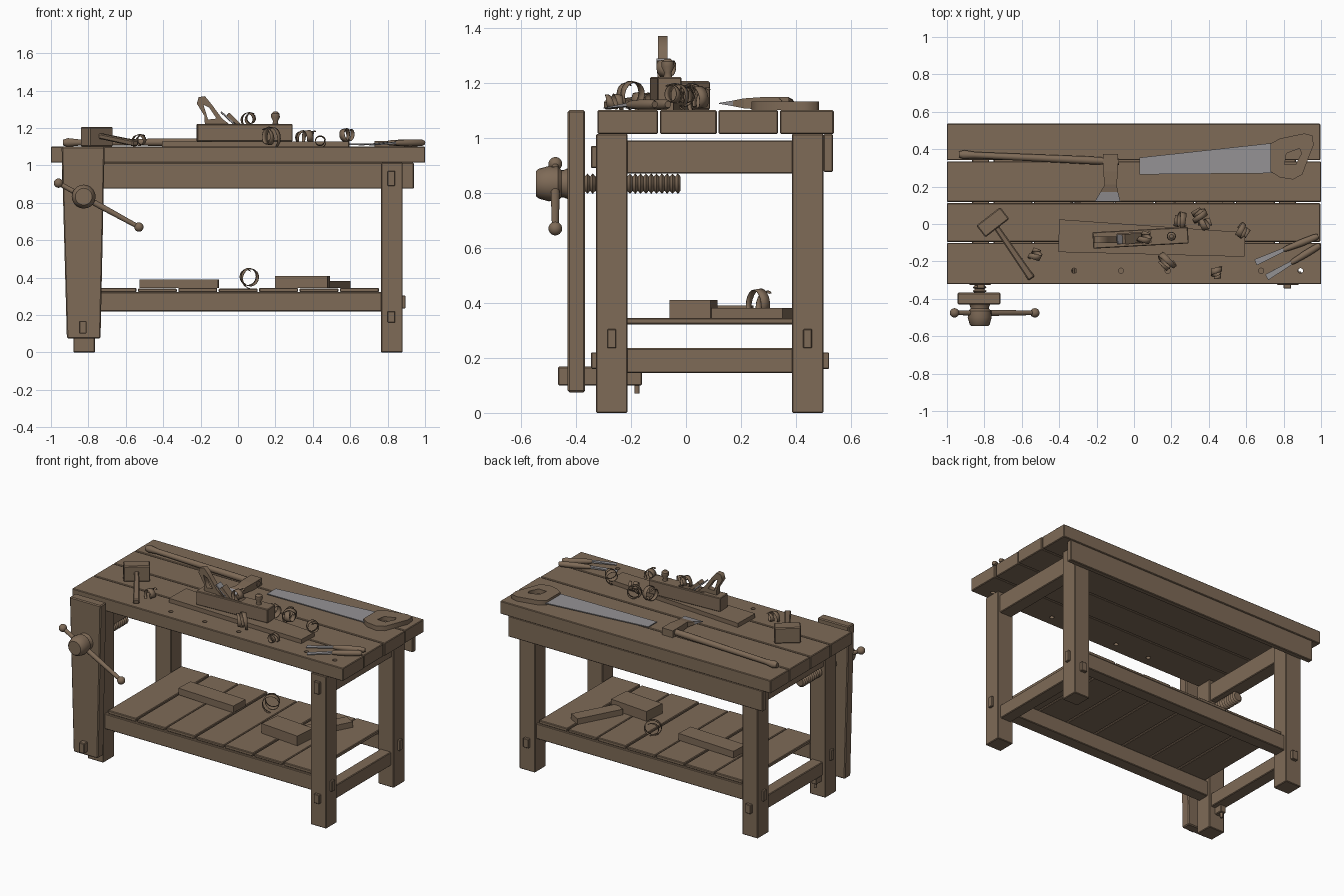
import bpy, bmesh, math
from mathutils import Vector

cube = bpy.data.objects.get("Cube")
if cube:
    bpy.data.objects.remove(cube)


def material(name, rgb):
    m = bpy.data.materials.new(name)
    m.use_nodes = True
    m.diffuse_color = (*rgb, 1)
    m.node_tree.nodes["Principled BSDF"].inputs["Base Color"].default_value = (*rgb, 1)
    return m


WOOD = material("brown_wood", (0.21, 0.145, 0.095))
STEEL = material("grey_steel", (0.30, 0.29, 0.30))


def activate(ob):
    bpy.ops.object.select_all(action='DESELECT')
    ob.select_set(True)
    bpy.context.view_layer.objects.active = ob


def loft(name, rings, mat=WOOD, bevel=0, smooth=False):
    """Skin a list of equal-length point rings and cap both ends."""
    bm = bmesh.new()
    rows = [[bm.verts.new(p) for p in ring] for ring in rings]
    n = len(rows[0])
    for a, b in zip(rows, rows[1:]):
        for i in range(n):
            j = (i + 1) % n
            bm.faces.new((a[i], a[j], b[j], b[i]))
    bm.faces.new(rows[0])
    bm.faces.new(rows[-1])
    bmesh.ops.recalc_face_normals(bm, faces=bm.faces)
    me = bpy.data.meshes.new(name)
    bm.to_mesh(me)
    bm.free()
    me.materials.append(mat)
    ob = bpy.data.objects.new(name, me)
    bpy.context.collection.objects.link(ob)
    if bevel:
        mod = ob.modifiers.new("bevel", 'BEVEL')
        mod.width = bevel
    if smooth:
        activate(ob)
        bpy.ops.object.shade_smooth_by_angle(angle=math.radians(40))
    return ob


def box(name, x, y, z, mat=WOOD, bevel=0.004):
    rings = [[(x[0], y[0], h), (x[1], y[0], h), (x[1], y[1], h), (x[0], y[1], h)] for h in z]
    return loft(name, rings, mat, bevel)


def frame(p0, p1):
    p0, p1 = Vector(p0), Vector(p1)
    d = (p1 - p0).normalized()
    ref = Vector((1, 0, 0)) if abs(d.z) > 0.99 else Vector((0, 0, 1))
    side = ref.cross(d).normalized()
    return p0, p1, side, d.cross(side)


def beam(name, p0, p1, size, end=None, mat=WOOD, bevel=0.0):
    """Rectangular bar between two points, optionally tapered."""
    p0, p1, s, u = frame(p0, p1)
    rings = []
    for p, (w, h) in ((p0, size), (p1, end or size)):
        rings.append([p + s * (a * w / 2) + u * (b * h / 2)
                      for a, b in ((-1, -1), (1, -1), (1, 1), (-1, 1))])
    return loft(name, rings, mat, bevel)


def turned(name, p0, p1, profile, mat=WOOD, sides=20, smooth=True):
    """Turned part: profile holds (fraction along axis, radius)."""
    p0, p1, s, u = frame(p0, p1)
    rings = []
    for t, r in profile:
        c = p0.lerp(p1, t)
        rings.append([c + r * (s * math.cos(a) + u * math.sin(a))
                      for a in (2 * math.pi * i / sides for i in range(sides))])
    return loft(name, rings, mat, smooth=smooth)


def ball(name, c, r):
    steps = [math.pi * (0.03 + 0.94 * i / 10) for i in range(11)]
    c = Vector(c)
    off = Vector((0, 0, r))
    turned(name, c - off, c + off, [((1 - math.cos(a)) / 2, r * math.sin(a)) for a in steps])


def plate(name, outlines, thick, loc, upright=False, mat=WOOD):
    """Flat cut-out: first outline is the edge, the rest are holes."""
    cu = bpy.data.curves.new(name, 'CURVE')
    cu.dimensions, cu.fill_mode, cu.extrude = '2D', 'BOTH', thick / 2
    for pts in outlines:
        sp = cu.splines.new('POLY')
        sp.points.add(len(pts) - 1)
        for q, (x, y) in zip(sp.points, pts):
            q.co = (x, y, 0, 1)
        sp.use_cyclic_u = True
    cu.materials.append(mat)
    ob = bpy.data.objects.new(name, cu)
    bpy.context.collection.objects.link(ob)
    ob.location = loc
    if upright:
        ob.rotation_euler.x = math.pi / 2
    activate(ob)
    bpy.ops.object.convert(target='MESH')


def cut(ob, cutter):
    mod = ob.modifiers.new("cut", 'BOOLEAN')
    mod.object, mod.solver = cutter, 'EXACT'
    activate(ob)
    for m in [m.name for m in ob.modifiers]:
        bpy.ops.object.modifier_apply(modifier=m)
    bpy.data.objects.remove(cutter)


def shaving(name, c, r, angle, turns=1.6, width=0.035):
    """Curled ribbon standing on the point c."""
    axis = Vector((math.cos(angle), math.sin(angle), 0.15))
    out = Vector((-math.sin(angle), math.cos(angle), 0))
    mid = Vector(c) + Vector((0, 0, r))
    bm = bmesh.new()
    last = None
    for i in range(29):
        t = i / 28
        a = turns * 2 * math.pi * t - math.pi / 2
        k = r * (1 - 0.35 * t)
        p = mid + axis * (0.06 * (t - 0.5)) + out * (k * math.cos(a)) + Vector((0, 0, k * math.sin(a)))
        w = width * (0.3 + 0.7 * math.sin(math.pi * t)) / 2
        row = [bm.verts.new(p - axis * w), bm.verts.new(p + axis * w)]
        if last:
            bm.faces.new((last[0], last[1], row[1], row[0]))
        last = row
    me = bpy.data.meshes.new(name)
    bm.to_mesh(me)
    bm.free()
    me.materials.append(WOOD)
    ob = bpy.data.objects.new(name, me)
    bpy.context.collection.objects.link(ob)
    ob.modifiers.new("thickness", 'SOLIDIFY').thickness = 0.003
    activate(ob)
    bpy.ops.object.shade_smooth_by_angle(angle=math.radians(40))


# Bench top with dog holes in the front board
edges = [-0.325, -0.098, 0.115, 0.338, 0.54]
tops = [box(f"top_board_{i}", (-1, 1 - 0.004 * (i % 2)), (a + 0.003, b - 0.003), (1.014, 1.1))
        for i, (a, b) in enumerate(zip(edges, edges[1:]))]
for x in (-0.32, -0.07, 0.18, 0.43, 0.68, 0.89):
    cut(tops[0], turned("hole_cutter", (x, -0.25, 0.95), (x, -0.25, 1.2), [(0, 0.014), (1, 0.014)], sides=14))
box("back_apron", (-0.94, 0.94), (0.5, 0.534), (0.876, 1.014))

# Legs, side rails and through tenons
for s, side in ((-1, "right"), (1, "left")):
    span = lambda a, b: tuple(sorted((s * a, s * b)))
    for y, end in (((-0.327, -0.212), "front"), ((0.385, 0.5), "back")):
        box(f"{end}_{side}_leg", span(0.765, 0.88), y, (0, 1.014))
    box(f"upper_{side}_rail", span(0.775, 0.865), (-0.22, 0.395), (0.87, 0.99))
    box(f"lower_{side}_rail", span(0.78, 0.86), (-0.22, 0.395), (0.145, 0.235))
    box(f"upper_{side}_tenon", span(0.8, 0.84), (-0.345, 0.5), (0.89, 0.97), bevel=0.003)
    box(f"lower_{side}_tenon", span(0.8, 0.84), (-0.345, 0.52), (0.16, 0.22), bevel=0.003)

# Long stretchers and shelf
for y, end in ((-0.27, "front"), (0.442, "back")):
    box(f"{end}_stretcher", (-0.77, 0.77), (y - 0.04, y + 0.04), (0.22, 0.322))
    box(f"{end}_stretcher_tenon", (-0.895, 0.895), (y - 0.016, y + 0.016), (0.235, 0.305), bevel=0.003)
for i in range(7):
    x = -0.755 + i * 0.216
    box(f"shelf_plank_{i}", (x + 0.004, x + 0.212), (-0.3, 0.475), (0.322, 0.345 - 0.004 * (i % 2)))

# Wood pieces on the shelf
beam("long_offcut", (-0.525, 0.185, 0.368), (-0.105, 0.165, 0.368), (0.12, 0.045))
beam("thick_offcut", (0.205, 0.04, 0.377), (0.485, 0.015, 0.377), (0.15, 0.065))
beam("thin_offcut", (0.42, 0.1, 0.363), (0.565, 0.37, 0.363), (0.085, 0.038))

# Vise
loft("vise_jaw", [[(-0.915, y, 0.075), (-0.735, y, 0.075), (-0.713, y, 1.1), (-0.943, y, 1.1)]
                  for y in (-0.43, -0.367)], bevel=0.006)
box("vise_guide", (-0.85, -0.81), (-0.465, -0.16), (0.1, 0.168))
turned("guide_pin", (-0.83, -0.178, 0.07), (-0.83, -0.178, 0.19), [(0, 0.009), (1, 0.009)], sides=10)
V = Vector((-0.825, 0, 0.833))
turned("vise_hub", V + Vector((0, -0.545, 0)), V + Vector((0, -0.43, 0)),
       [(0, 0.045), (0.08, 0.054), (0.4, 0.064), (0.7, 0.062), (0.8, 0.05), (0.88, 0.05), (1, 0.056)])
threads = 18
profile = [(i / (2 * threads), 0.037 if i % 2 else 0.026) for i in range(2 * threads + 1)]
turned("vise_screw", V + Vector((0, -0.368, 0)), V + Vector((0, -0.02, 0)), profile)
grips = [(-0.96, -0.475, 0.905), (-0.53, -0.475, 0.67)]
turned("vise_handle", *grips, [(0, 0.012), (0.5, 0.016), (1, 0.012)])
for p in grips:
    ball("handle_knob", p, 0.025)

# Workpiece and hand plane
loft("workpiece", [[(-0.405, -0.15, z), (0.59, -0.175, z), (0.595, -0.045, z), (-0.4, 0.025, z)]
                   for z in (1.1, 1.128)])
body = beam("plane_body", (-0.22, -0.088, 1.174), (0.29, -0.06, 1.174), (0.088, 0.092), bevel=0.004)
cut(body, beam("mouth_cutter", (-0.09, -0.081, 1.2), (0.09, -0.071, 1.2), (0.056, 0.09)))
beam("plane_iron", (0.05, -0.075, 1.155), (-0.09, -0.082, 1.285), (0.05, 0.008), mat=STEEL)
beam("plane_wedge", (0.062, -0.074, 1.165), (-0.055, -0.08, 1.272), (0.052, 0.008), (0.052, 0.024))
plate("plane_handle", [
    [(-0.21, 1.365), (-0.177, 1.37), (-0.14, 1.325), (-0.085, 1.25), (-0.04, 1.215),
     (-0.177, 1.215), (-0.18, 1.265), (-0.22, 1.33)],
    [(-0.185, 1.325), (-0.155, 1.31), (-0.115, 1.25), (-0.16, 1.245)]], 0.034, (0, -0.085, 0), True)
turned("plane_knob", (0.2, -0.066, 1.215), (0.2, -0.066, 1.287),
       [(0, 0.017), (0.3, 0.013), (0.6, 0.024), (0.85, 0.022), (1, 0.01)])

# Mallet
beam("mallet_head", (-0.819, -0.04, 1.153), (-0.691, 0.059, 1.153), (0.08, 0.105), bevel=0.006)
beam("mallet_handle", (-0.775, 0.04, 1.165), (-0.548, -0.29, 1.118), (0.028, 0.028), (0.04, 0.032), bevel=0.006)

# Axe with a bright cutting edge
sections = [(0.375, -0.165, -0.085, 0.046), (0.28, -0.165, -0.085, 0.046), (0.21, -0.157, -0.093, 0.036),
            (0.17, -0.18, -0.085, 0.02), (0.12, -0.21, -0.073, 0.003)]
axe = loft("axe_head", [[(a, y, 1.125 - h / 2), (b, y, 1.125 - h / 2), (b, y, 1.125 + h / 2), (a, y, 1.125 + h / 2)]
                        for y, a, b, h in sections])
axe.data.materials.append(STEEL)
for f in axe.data.polygons:
    f.material_index = int(f.center.y < 0.16)
turned("axe_handle", (-0.935, 0.372, 1.122), (-0.08, 0.333, 1.125),
       [(0, 0.016), (0.03, 0.024), (0.1, 0.017), (0.5, 0.019), (0.8, 0.021), (1, 0.018)], sides=14)

# Saw
plate("saw_blade", [[(0.03, 0.355), (0.76, 0.435), (0.76, 0.272), (0.03, 0.265)]], 0.006, (0, 0, 1.113), mat=STEEL)
plate("saw_handle", [
    [(0.73, 0.43), (0.78, 0.457), (0.91, 0.484), (0.955, 0.473), (0.96, 0.42), (0.93, 0.345),
     (0.9, 0.265), (0.85, 0.238), (0.78, 0.249), (0.73, 0.28)],
    [(0.815, 0.377), (0.885, 0.404), (0.895, 0.377), (0.865, 0.318), (0.805, 0.318)]], 0.03, (0, 0, 1.116))

# Chisels
for tip, neck, end in (((0.65, -0.205), (0.8, -0.138), (0.985, -0.065)),
                       ((0.71, -0.285), (0.84, -0.208), (0.995, -0.113))):
    beam("chisel_blade", (*tip, 1.108), (*neck, 1.12), (0.034, 0.003), (0.02, 0.012), STEEL)
    turned("chisel_handle", (*neck, 1.12), (*end, 1.121),
           [(0, 0.011), (0.1, 0.015), (0.5, 0.019), (0.9, 0.018), (1, 0.012)], sides=14)

# Wood shavings
for i, (x, y, z, r) in enumerate([(-0.525, -0.165, 1.1, 0.034), (0.35, 0.05, 1.1, 0.045), (0.25, 0.02, 1.1, 0.05),
                                  (0.17, -0.2, 1.1, 0.055), (0.44, -0.26, 1.1, 0.03), (0.58, -0.04, 1.12, 0.04),
                                  (0.38, -0.0, 1.12, 0.035), (0.06, -0.075, 1.215, 0.035), (0.06, 0.27, 0.345, 0.055)]):
    shaving(f"shaving_{i}", (x, y, z), r, 1.1 + 0.9 * i)
